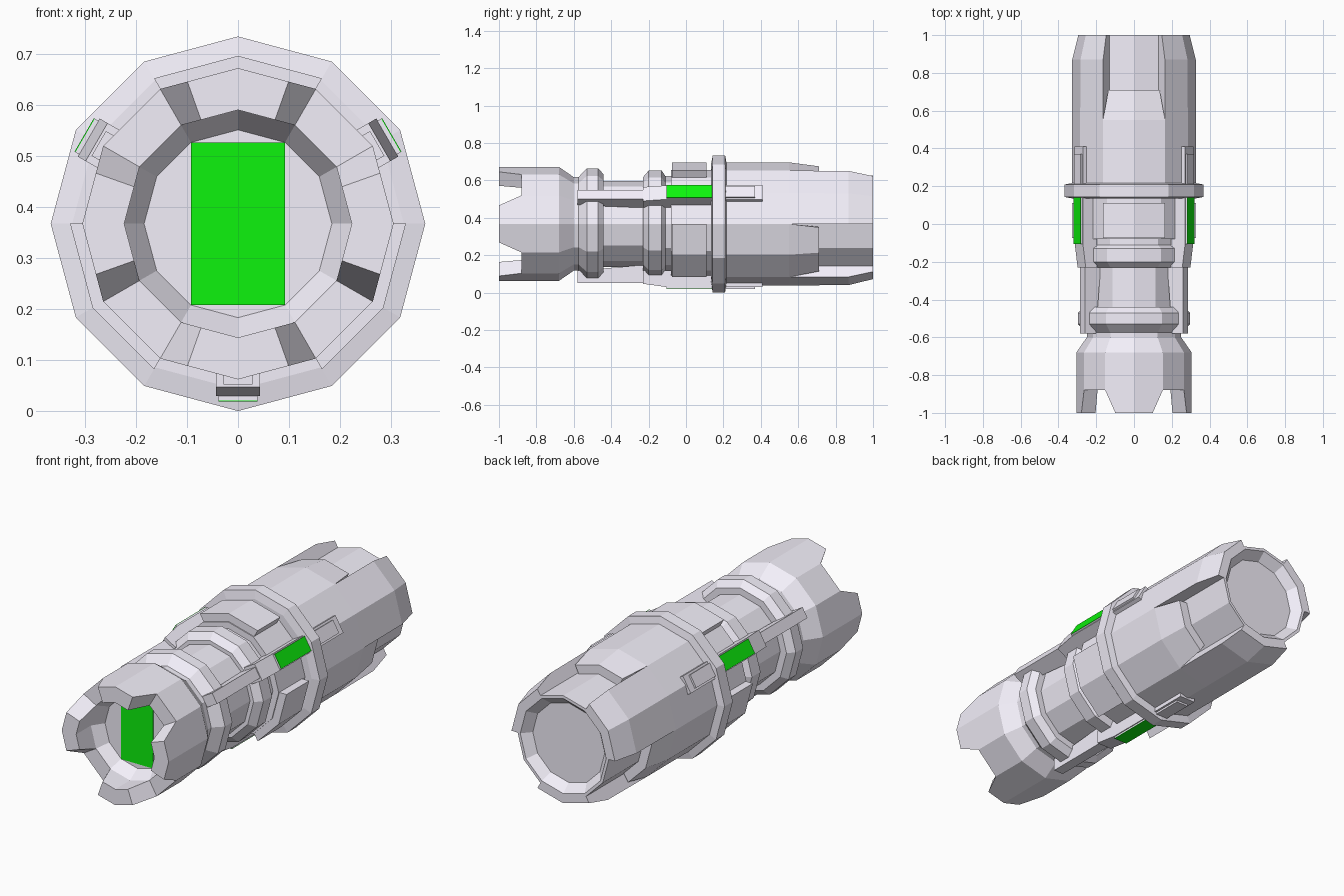
import bpy, bmesh
from math import cos, sin, radians
from mathutils import Vector

if "Cube" in bpy.data.objects:
    bpy.data.objects.remove(bpy.data.objects["Cube"])

CZ = 0.367          # height of the long axis
SIDES = 12
TRIO_PANEL = (90, 210, 330)
TRIO_BAR = (30, 150, 270)


def material(name, rgb):
    m = bpy.data.materials.new(name)
    m.diffuse_color = (*rgb, 1)
    m.use_nodes = True
    m.node_tree.nodes["Principled BSDF"].inputs["Base Color"].default_value = m.diffuse_color
    return m


green = material("green", (0.004, 0.9, 0.004))
pale = material("pale_grey", (0.90, 0.87, 0.96))


def polar(r, deg, y):
    a = radians(deg)
    return Vector((r * cos(a), y, CZ + r * sin(a)))


def loft(name, lofts, mat=pale):
    """Each loft is a list of equal-length rings, skinned and capped."""
    bm = bmesh.new()
    for rings in lofts:
        vs = [[bm.verts.new(p) for p in ring] for ring in rings]
        n = len(vs[0])
        for a, b in zip(vs, vs[1:]):
            for i in range(n):
                j = (i + 1) % n
                bm.faces.new((a[i], a[j], b[j], b[i]))
        bm.faces.new(vs[0])
        bm.faces.new(vs[-1])
    bmesh.ops.recalc_face_normals(bm, faces=bm.faces)
    me = bpy.data.meshes.new(name)
    bm.to_mesh(me)
    bm.free()
    me.materials.append(mat)
    ob = bpy.data.objects.new(name, me)
    bpy.context.collection.objects.link(ob)
    return ob


def lathe(name, profile):
    step = 360 / SIDES
    return loft(name, [[[polar(r, step * k, y) for k in range(SIDES)]
                        for y, r in profile]])


def sectors(name, centres, stations):
    """Two-facet shell pieces; station = (y, outer r, inner r, width fraction)."""
    def ring(c, y, ro, ri, t):
        def arc(r):
            mid = polar(r, c, y)
            return [mid.lerp(polar(r, c - 30, y), t), mid,
                    mid.lerp(polar(r, c + 30, y), t)]
        return arc(ro) + arc(ri)[::-1]
    return loft(name, [[ring(c, *s) for s in stations] for c in centres])


def bars(name, stations, mat=pale):
    """Radial bars along the axis; station = (y, outer r, inner r, half width)."""
    def ring(c, y, ro, ri, h):
        t = Vector((-sin(radians(c)), 0, cos(radians(c)))) * h
        return [polar(ro, c, y) - t, polar(ro, c, y) + t,
                polar(ri, c, y) + t, polar(ri, c, y) - t]
    return loft(name, [[ring(c, *s) for s in stations] for c in TRIO_BAR], mat)


# Turned main body, from the front recess floor to the rear recess floor
lathe("main_body", [
    (-.82, .184), (-.88, .223), (-.88, .305), (-.68, .305), (-.6, .25),
    (-.575, .25), (-.53, .297), (-.47, .297), (-.44, .265), (-.44, .23),
    (-.23, .23), (-.23, .25), (-.2, .285), (-.13, .285), (-.11, .255),
    (-.08, .255), (-.08, .288), (.17, .288), (.17, .329), (.55, .329),
    (.55, .26), (1, .26), (1, .245), (.955, .205)])

# Large collar with slightly conical faces
lathe("collar", [(.135, .28), (.135, .325), (.143, .367), (.209, .367),
                 (.217, .325), (.217, .28)])

# Four tapered teeth around the front opening
sectors("front_teeth", (0, 90, 180, 270),
        [(-.88, .305, .223, 1), (-1, .305, .223, .65)])

# Raised panels in front of the collar
sectors("front_panels", TRIO_PANEL,
        [(-.075, .329, .27, 1), (.11, .329, .27, 1)])

# Sloped ends of the panels inside the rear slots
sectors("rear_panel_ends", TRIO_PANEL,
        [(.55, .329, .26, 1), (.71, .308, .26, .88)])

# Rear ridges between the slots, tapered toward the back
sectors("rear_ridges", TRIO_BAR,
        [(.55, .329, .26, 1), (.87, .327, .26, 1), (1, .295, .26, 1)])

# Slide rails: thin front rail, ramped housing, raised block with green window
bars("front_rails", [(-.58, .315, .25, .028), (-.23, .315, .22, .028)])
bars("rail_housings", [(-.23, .32, .25, .043), (-.1, .338, .25, .043),
                       (.14, .338, .25, .043)])
bars("rail_window_blocks", [(-.105, .346, .3, .038), (.14, .346, .3, .038)])
bars("rail_windows", [(-.105, .348, .345, .038), (.14, .348, .345, .038)], green)

# Rear frame and raised tongue behind the collar
bars("rear_rail_frames", [(.2, .337, .3, .045), (.41, .337, .3, .045)])
bars("rear_rail_tongues", [(.2, .347, .3, .034), (.37, .347, .3, .034)])

# Green plate on the floor of the front recess
loft("front_plate", [[[polar(.184, a, y) for a in (60, 120, 240, 300)]
                      for y in (-.823, -.815)]], green)
